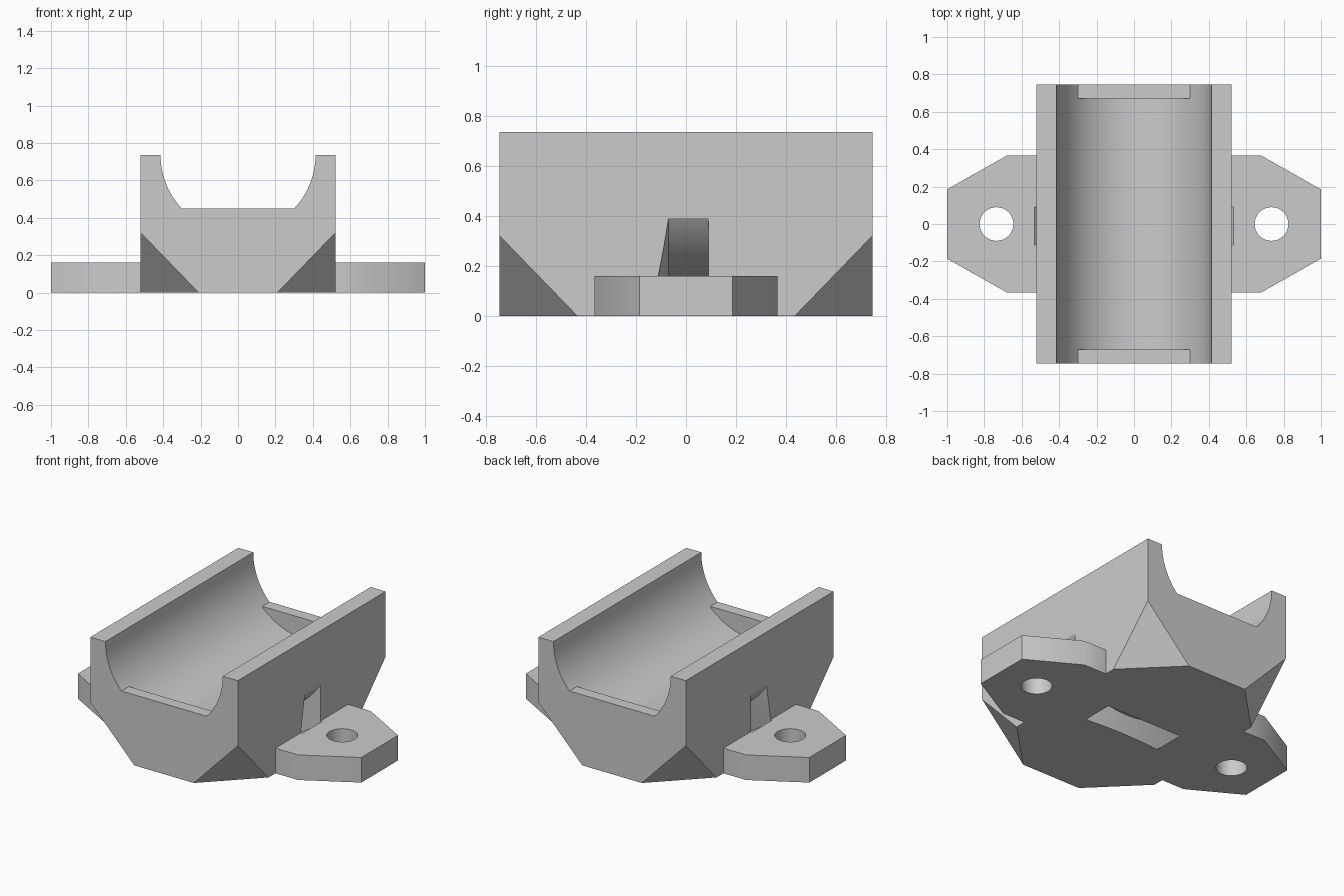
import bpy, bmesh, math
from mathutils import Vector

if "Cube" in bpy.data.objects:
    bpy.data.objects.remove(bpy.data.objects["Cube"], do_unlink=True)

HALF_W, HALF_L, TOP = 0.52, 0.745, 0.735   # body size
TROUGH_R = 0.414                           # trough axis lies at z = TOP
FLANGE_H = 0.16

grey = bpy.data.materials.new("plain grey")
grey.use_nodes = True
grey.diffuse_color = (0.6, 0.6, 0.6, 1)
grey.node_tree.nodes["Principled BSDF"].inputs["Base Color"].default_value = (0.6, 0.6, 0.6, 1)


def add_object(name, bm):
    bmesh.ops.recalc_face_normals(bm, faces=bm.faces)
    mesh = bpy.data.meshes.new(name)
    bm.to_mesh(mesh)
    bm.free()
    mesh.materials.append(grey)
    obj = bpy.data.objects.new(name, mesh)
    bpy.context.collection.objects.link(obj)
    return obj


def prism(points, axis, lo, hi):
    """Extrude a 2D outline along y (points are x, z) or z (points are x, y)."""
    bm = bmesh.new()
    place = (lambda a, b: (a, lo, b)) if axis == "y" else (lambda a, b: (a, b, lo))
    face = bm.faces.new([bm.verts.new(place(a, b)) for a, b in points])
    new = bmesh.ops.extrude_face_region(bm, geom=[face])["geom"]
    step = Vector((0, hi - lo, 0)) if axis == "y" else Vector((0, 0, hi - lo))
    bmesh.ops.translate(bm, vec=step, verts=[g for g in new if isinstance(g, bmesh.types.BMVert)])
    return bm


def arc(cx, cy, r, start, end, steps):
    angles = [math.radians(start + (end - start) * i / steps) for i in range(steps + 1)]
    return [(cx + r * math.cos(a), cy + r * math.sin(a)) for a in angles]


def rect(x, lo, hi):
    return [(-x, lo), (x, lo), (x, hi), (-x, hi)]


def combine(target, tool, operation):
    mod = target.modifiers.new("combine", "BOOLEAN")
    mod.operation, mod.solver, mod.object = operation, "EXACT", tool
    bpy.context.view_layer.objects.active = target
    bpy.ops.object.modifier_apply(modifier=mod.name)
    bpy.data.objects.remove(tool, do_unlink=True)


# Block body with the four lower corners sliced off
bm = prism(rect(HALF_W, 0, TOP), "y", -HALF_L, HALF_L)
for sx in (-1, 1):
    for sy in (-1, 1):
        bmesh.ops.bisect_plane(
            bm, geom=bm.verts[:] + bm.edges[:] + bm.faces[:],
            plane_co=(sx * HALF_W, sy * HALF_L, 0.32),
            plane_no=(sx / 0.31, sy / 0.31, -1 / 0.32), clear_outer=True)
        bmesh.ops.holes_fill(bm, edges=[e for e in bm.edges if e.is_boundary])
holder = add_object("cradle_holder", bm)

# Half-round trough
outline = arc(0, TOP, TROUGH_R, 180, 360, 48) + [(TROUGH_R, 1), (-TROUGH_R, 1)]
combine(holder, add_object("trough_cutter", prism(outline, "y", -1, 1)), "DIFFERENCE")

# Low stop at each end of the trough
for lo, hi in ((-HALF_L, -0.67), (0.67, HALF_L)):
    combine(holder, add_object("end_stop", prism(rect(0.32, 0.25, 0.45), "y", lo, hi)), "UNION")

# Mounting flange with tapered ears
ear = [(0.68, -0.366), (1, -0.185), (1, 0.185), (0.68, 0.366)]
outline = ear + [(-x, -y) for x, y in ear]
combine(holder, add_object("flange", prism(outline, "z", 0, FLANGE_H)), "UNION")

# Screw holes
for side in (-1, 1):
    circle = arc(side * 0.735, 0, 0.09, 0, 360, 40)[:-1]
    combine(holder, add_object("screw_hole_cutter", prism(circle, "z", -0.1, 0.3)), "DIFFERENCE")

# Ring-shaped strap channel under the trough, flared on its front wall
bm = bmesh.new()
profile = [(-0.07, 0.624), (0.09, 0.624), (0.09, 0.783), (-0.113, 0.783)]
verts = [bm.verts.new((0, y, TOP + r)) for y, r in profile]
edges = [bm.edges.new((verts[i - 1], verts[i])) for i in range(4)]
bmesh.ops.spin(bm, geom=verts + edges, cent=(0, 0, TOP), axis=(0, 1, 0),
               angle=math.tau, steps=96, use_merge=True)
bmesh.ops.remove_doubles(bm, verts=bm.verts, dist=0.0001)
combine(holder, add_object("strap_channel_cutter", bm), "DIFFERENCE")

# Smooth the round surfaces, keep the edges crisp
bpy.ops.object.select_all(action="DESELECT")
holder.select_set(True)
bpy.context.view_layer.objects.active = holder
bpy.ops.object.shade_smooth_by_angle(angle=math.radians(30))
